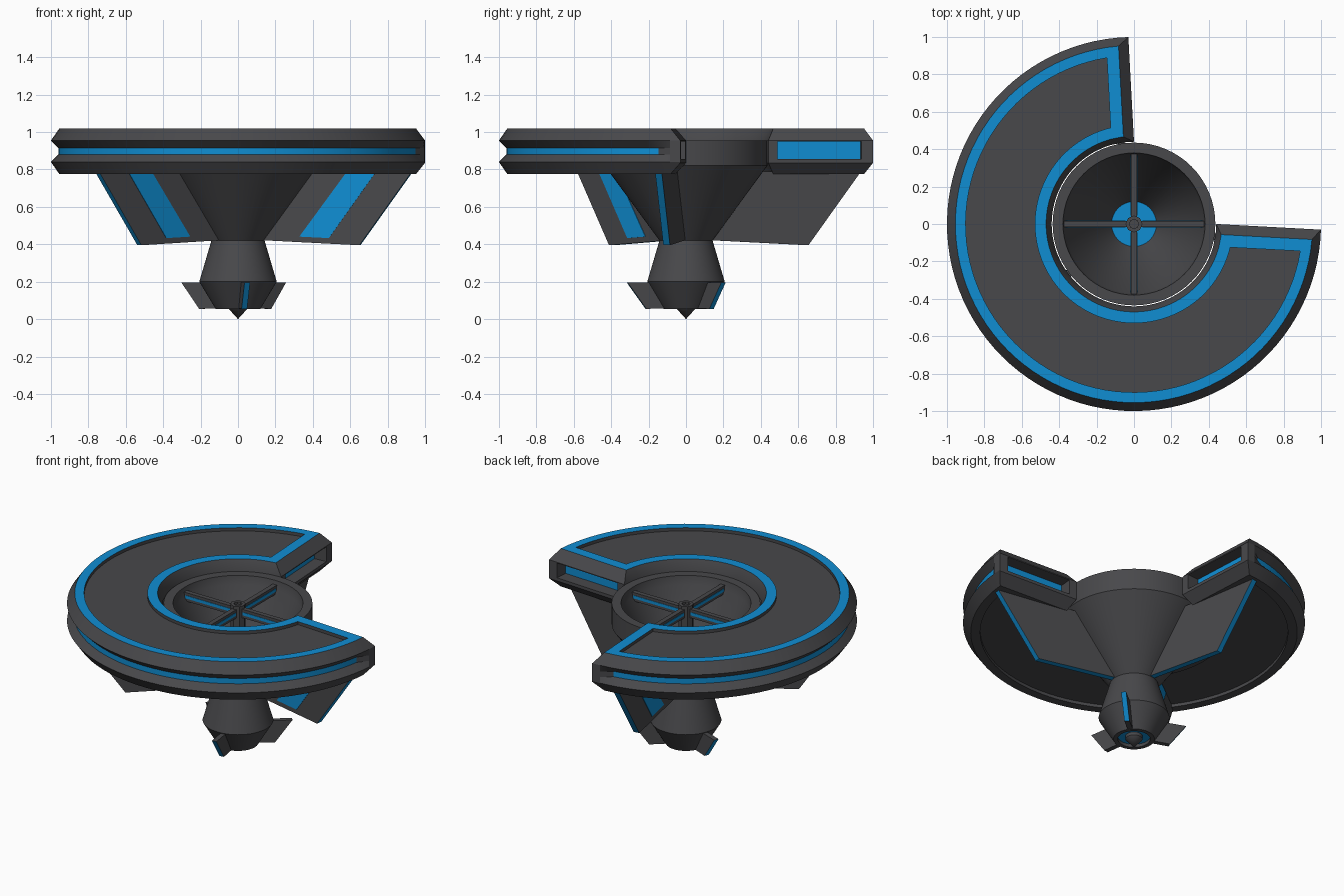
import bpy, bmesh, math
from mathutils import Vector, Matrix

if "Cube" in bpy.data.objects:
    bpy.data.objects.remove(bpy.data.objects["Cube"])


def mat(name, col):
    m = bpy.data.materials.new(name)
    m.diffuse_color = (*col, 1)
    m.use_nodes = True
    m.node_tree.nodes["Principled BSDF"].inputs["Base Color"].default_value = m.diffuse_color
    return m


DARK = mat("dark grey", (0.065, 0.065, 0.07))
BLUE = mat("bright blue", (0.005, 0.27, 0.65))


def finish(name, bm, smooth=False):
    bmesh.ops.remove_doubles(bm, verts=bm.verts, dist=1e-5)
    bmesh.ops.dissolve_degenerate(bm, edges=bm.edges, dist=1e-5)
    bmesh.ops.recalc_face_normals(bm, faces=bm.faces)
    me = bpy.data.meshes.new(name)
    bm.to_mesh(me)
    bm.free()
    me.materials.append(DARK)
    me.materials.append(BLUE)
    ob = bpy.data.objects.new(name, me)
    bpy.context.collection.objects.link(ob)
    if smooth:
        bpy.ops.object.select_all(action='DESELECT')
        ob.select_set(True)
        bpy.context.view_layer.objects.active = ob
        bpy.ops.object.shade_smooth_by_angle(angle=math.radians(25))
    return ob


def lathe(name, prof, blue=(), n=64):
    bm = bmesh.new()
    rows = [[bm.verts.new((r * math.cos(2 * math.pi * i / n), r * math.sin(2 * math.pi * i / n), z))
             for i in range(n)] for r, z in prof]
    for k in range(len(rows) - 1):
        for i in range(n):
            j = (i + 1) % n
            f = bm.faces.new((rows[k][i], rows[k][j], rows[k + 1][j], rows[k + 1][i]))
            f.material_index = int(k in blue)
    return finish(name, bm, n > 12)


def fin(name, prof, angle, thick, blue_edges=(), all_blue=False, offset=0):
    """Radial plate from an (r, z) outline, with chosen edge faces blue."""
    bm = bmesh.new()
    rot = Matrix.Rotation(math.radians(angle), 3, 'Z')
    a, b = [[bm.verts.new(rot @ Vector((r, offset + s * thick / 2, z))) for r, z in prof]
            for s in (-1, 1)]
    n = len(prof)
    faces = [bm.faces.new(a), bm.faces.new(b[::-1])]
    for i in range(n):
        j = (i + 1) % n
        f = bm.faces.new((a[i], a[j], b[j], b[i]))
        f.material_index = int(i in blue_edges)
    if all_blue:
        for f in bm.faces:
            f.material_index = 1
    return finish(name, bm)


# Three-quarter ring: one profile swept between two chamfered, slotted ends
PROF = [(.44, .835), (.44, .955), (.47, 1.02), (.53, 1.02), (.53, 1.0), (.90, 1.0),
        (.90, 1.02), (.955, 1.02), (1, .955), (.96, .915), (.96, .88), (1, .84),
        (.955, .775), (.90, .775), (.90, .795), (.53, .795), (.53, .775), (.47, .775)]


def clamp(v, lo, hi):
    return max(lo, min(hi, v))


FLAT = [(r, 1.02 if i in (4, 5) else .775 if i in (14, 15) else z) for i, (r, z) in enumerate(PROF)]
MAIN = [(1.0 if i in (9, 10) else r, z) for i, (r, z) in enumerate(FLAT)]
CAP = [(r if i in (1, 2, 3, 4, 0, 17, 16, 15, 5, 6, 13, 14) else 1.0, clamp(z, .835, .955))
       for i, (r, z) in enumerate(MAIN)]
CAP[2] = (.44, .955)
CAP[17] = (.44, .835)
SLOT = [(clamp(r, .49, .94), clamp(z, .855, .95)) for r, z in CAP]


def end_angle(r, d):
    return math.asin(((r - .44) * .054 + d) / r)


bm = bmesh.new()
ends = [(SLOT, .08), (SLOT, 0), (CAP, 0), (MAIN, .055), (FLAT, .12), (PROF, .12)]
STEPS = 72
sections = [(p, d, 0.0) for p, d in ends]
sections += [(PROF, .12, k / STEPS) for k in range(1, STEPS)]
sections += [(p, d, 1.0) for p, d in reversed(ends)]
rows = []
for p, d, t in sections:
    row = []
    for r, z in p:
        e = end_angle(r, d)
        a = (math.pi / 2 + e) * (1 - t) + (2 * math.pi - e) * t
        row.append(bm.verts.new((r * math.cos(a), r * math.sin(a), z)))
    rows.append(row)
last = len(rows) - 2
for k in range(last + 1):
    e = min(k, last - k)
    for i in range(18):
        j = (i + 1) % 18
        f = bm.faces.new((rows[k][i], rows[k][j], rows[k + 1][j], rows[k + 1][i]))
        trim = e >= 3 and i in (2, 6)
        end_trim = e == 3 and i in (3, 4, 5)
        groove = e >= 4 and i == 9
        f.material_index = int(trim or end_trim or groove)
for row in (rows[0], rows[-1]):
    bm.faces.new(row).material_index = 1
finish("main_ring", bm, True)

# Central body: open dish, funnel, bulb and recessed blue ring round the nose
lathe("central_body", [(0, .5), (.12, .5), (.37, .9), (.38, .955), (.435, .955), (.435, .82),
                       (.142, .42), (.207, .2), (.12, .055), (.095, .055), (.095, .075),
                       (.05, .075), (.05, .055), (0, 0)], blue=(0, 10))

# Hub post and four spokes with blue side strips
lathe("dish_hub", [(0, .5), (.045, .5), (.045, .95), (.025, .95), (.025, .935), (0, .935)], n=8)
for q in range(4):
    fin(f"dish_spoke_{q}", [(.02, .875), (.375, .875), (.375, .93), (.02, .93)], q * 90, .03)
    for s in (-1, 1):
        fin(f"spoke_strip_{q}_{s}", [(.045, .893), (.365, .893), (.365, .912), (.045, .912)],
            q * 90, .004, all_blue=True, offset=s * .0155)

# Large support fins with blue outer edges and blue side panels
BIG = [(.385, .79), (.945, .79), (.66, .395), (.13, .422)]
PANEL = [(.59, .785), (.748, .785), (.495, .433), (.335, .441)]
for name, ang, sides in (("right", -9, (-1,)), ("back", 99, (1,)), ("left", 217, (-1, 1))):
    fin(f"{name}_support_fin", BIG, ang, .036, blue_edges=(1, 2))
    for s in sides:
        fin(f"{name}_fin_panel_{s}", PANEL, ang, .004, all_blue=True, offset=s * .019)

# Small tail fins round the bulb
for k in range(3):
    fin(f"tail_fin_{k}", [(.17, .195), (.318, .195), (.217, .055), (.1, .057)],
        -81 + 120 * k, .03, blue_edges=(1,))
